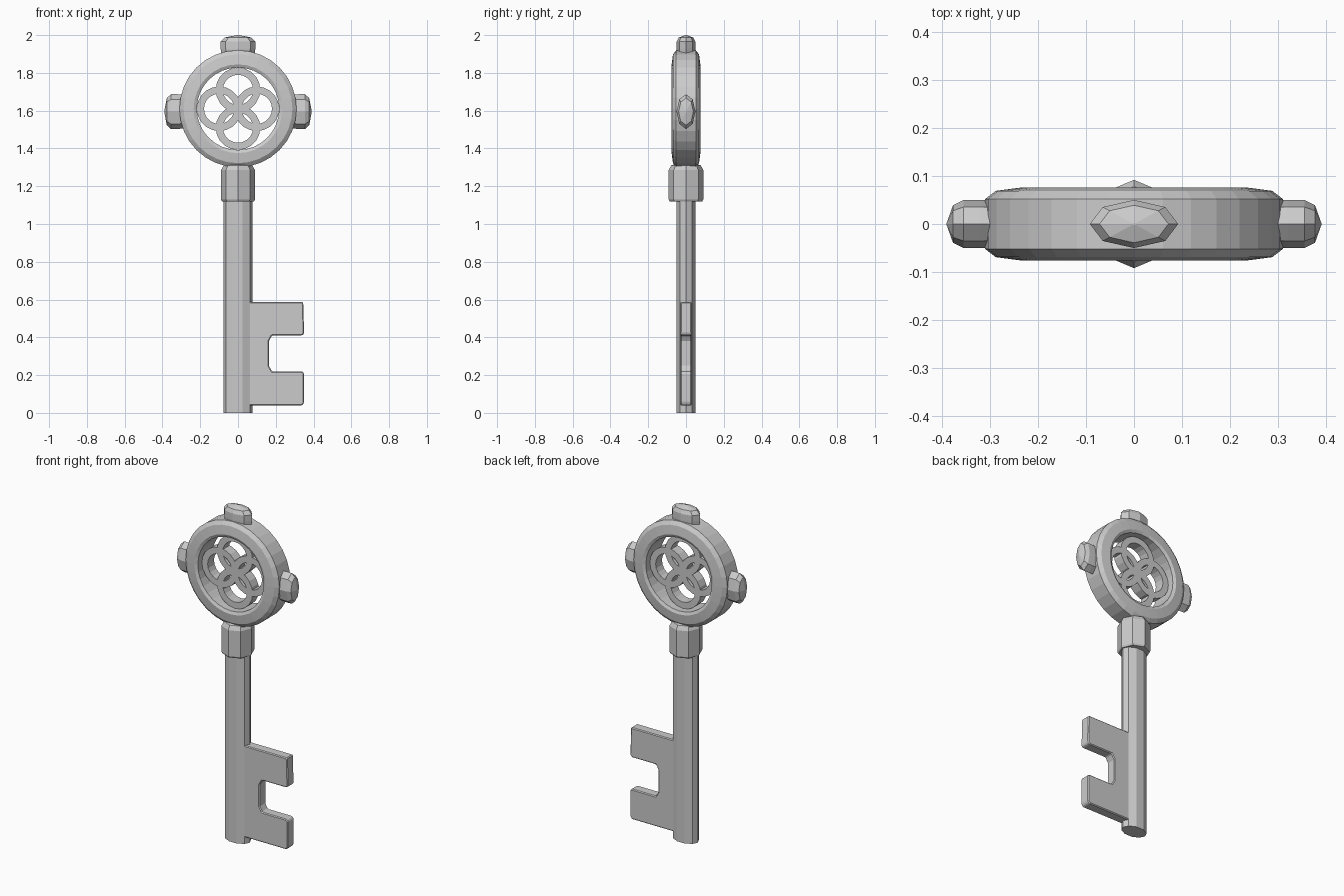
import bpy, bmesh
from math import sin, cos, pi
from mathutils import Matrix, Vector

if "Cube" in bpy.data.objects:
    bpy.data.objects.remove(bpy.data.objects["Cube"])

CZ = 1.61  # centre height of the bow


def finish(name, bm):
    bmesh.ops.recalc_face_normals(bm, faces=bm.faces)
    me = bpy.data.meshes.new(name)
    bm.to_mesh(me)
    bm.free()
    ob = bpy.data.objects.new(name, me)
    bpy.context.collection.objects.link(ob)
    return ob


def loft(name, rx, ry, n, levels, matrix=Matrix(), phase=0.0):
    """Elliptical prism along z through (height, scale) levels."""
    bm = bmesh.new()
    rings = [[bm.verts.new((rx * s * cos(2 * pi * i / n + phase),
                            ry * s * sin(2 * pi * i / n + phase), z))
              for i in range(n)] for z, s in levels]
    for a, b in zip(rings, rings[1:]):
        for i in range(n):
            j = (i + 1) % n
            bm.faces.new((a[i], a[j], b[j], b[i]))
    bm.faces.new(rings[0])
    bm.faces.new(rings[-1])
    bmesh.ops.transform(bm, matrix=matrix, verts=bm.verts)
    return finish(name, bm)


def hoop(name, cx, cz, profile, n):
    """Closed (radius, y) profile revolved about the y axis."""
    bm = bmesh.new()
    rings = [[bm.verts.new((cx + r * cos(2 * pi * i / n), y,
                            cz + r * sin(2 * pi * i / n)))
              for r, y in profile] for i in range(n)]
    m = len(profile)
    for i in range(n):
        a, b = rings[i], rings[(i + 1) % n]
        for k in range(m):
            l = (k + 1) % m
            bm.faces.new((a[k], a[l], b[l], b[k]))
    return finish(name, bm)


# Shaft and collar
loft("shaft", 0.078, 0.052, 10, [(0, 1), (1.2, 1)])
loft("collar", 0.09, 0.092, 8,
     [(1.12, 0.94), (1.13, 1), (1.285, 1), (1.31, 0.85), (1.325, 0.45)])

# Bow ring with chamfered faces
half = [(0.31, 0.052), (0.288, 0.069), (0.235, 0.076), (0.218, 0.068)]
hoop("bow_ring", 0, CZ, half + [(r, -y) for r, y in reversed(half)], 32)

# Four interlaced small rings
t = 0.03
for i in range(4):
    a = i * pi / 2
    hoop("tracery_ring_%d" % i, 0.1 * cos(a), CZ + 0.1 * sin(a),
         [(0.118, t), (0.118, -t), (0.08, -t), (0.08, t)], 20)

# Three faceted knobs on the rim
for name, ang, z in (("top_knob", 0, CZ), ("right_knob", pi / 2, 1.595),
                     ("left_knob", -pi / 2, 1.595)):
    loft(name, 0.092, 0.05, 8,
         [(0.28, 0.96), (0.32, 1), (0.355, 1), (0.377, 0.78), (0.39, 0.05)],
         Matrix.Translation((0, 0, z)) @ Matrix.Rotation(ang, 4, 'Y'))

# Notched key bit
outline = [(0.03, 0.04), (0.34, 0.04), (0.35, 0.055), (0.35, 0.21), (0.34, 0.22),
           (0.18, 0.22), (0.163, 0.25), (0.163, 0.38), (0.18, 0.41),
           (0.34, 0.41), (0.35, 0.42), (0.345, 0.588), (0.03, 0.588)]
bm = bmesh.new()
face = bm.faces.new([bm.verts.new((x, -0.03, z)) for x, z in outline])
ext = bmesh.ops.extrude_face_region(bm, geom=[face], use_keep_orig=True)
bmesh.ops.translate(bm, vec=Vector((0, 0.06, 0)),
                    verts=[v for v in ext["geom"] if isinstance(v, bmesh.types.BMVert)])
bit = finish("key_bit", bm)
bev = bit.modifiers.new("Bevel", 'BEVEL')
bev.width = 0.005
bev.segments = 1
